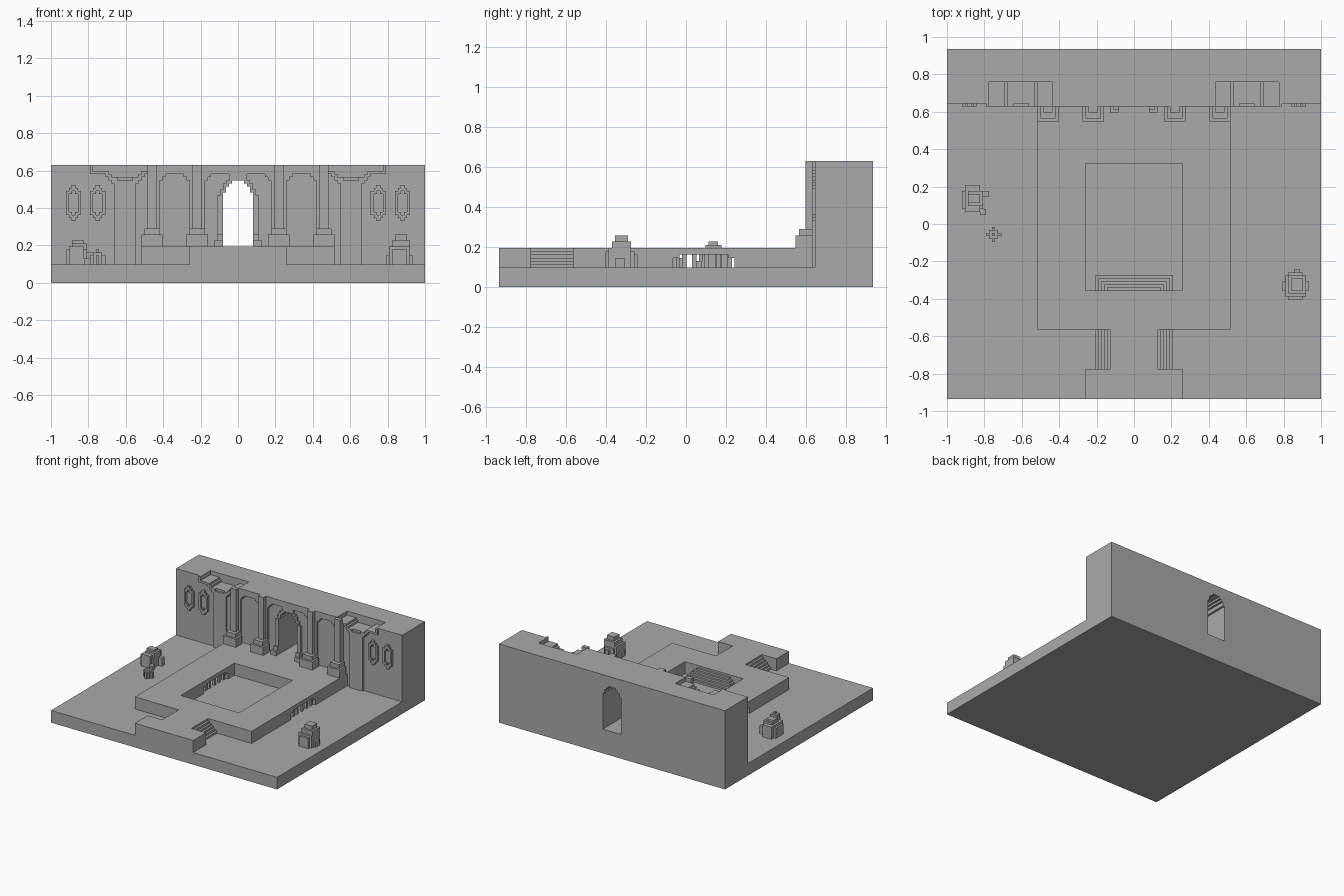
import bpy
import bmesh

if "Cube" in bpy.data.objects:
    bpy.data.objects.remove(bpy.data.objects["Cube"])

U = 2 / 124  # one block

stone = bpy.data.materials.new("grey_stone")
stone.use_nodes = True
GREY = (0.4, 0.4, 0.4, 1)
stone.diffuse_color = GREY
stone.node_tree.nodes["Principled BSDF"].inputs["Base Color"].default_value = GREY


def finish(name, bm):
    bmesh.ops.scale(bm, vec=(U, U, U), verts=bm.verts)
    bmesh.ops.recalc_face_normals(bm, faces=bm.faces)
    mesh = bpy.data.meshes.new(name)
    bm.to_mesh(mesh)
    bm.free()
    mesh.materials.append(stone)
    obj = bpy.data.objects.new(name, mesh)
    bpy.context.collection.objects.link(obj)
    return obj


def boxes(name, *specs):
    """Each spec is x0, x1, y0, y1, z0, z1 in blocks."""
    bm = bmesh.new()
    for x0, x1, y0, y1, z0, z1 in specs:
        made = bmesh.ops.create_cube(bm, size=1)["verts"]
        bmesh.ops.scale(bm, vec=(x1 - x0, y1 - y0, z1 - z0), verts=made)
        bmesh.ops.translate(bm, vec=((x0 + x1) / 2, (y0 + y1) / 2, (z0 + z1) / 2), verts=made)
    return finish(name, bm)


def prism(name, outline, start, end, axis="y"):
    """Extrude an upright outline along y or x."""
    bm = bmesh.new()
    place = (lambda a, z: (a, start, z)) if axis == "y" else (lambda a, z: (start, a, z))
    face = bm.faces.new([bm.verts.new(place(a, z)) for a, z in outline])
    made = bmesh.ops.extrude_face_region(bm, geom=[face])["geom"]
    d = end - start
    moved = [g for g in made if isinstance(g, bmesh.types.BMVert)]
    bmesh.ops.translate(bm, vec=(0, d, 0) if axis == "y" else (d, 0, 0), verts=moved)
    return finish(name, bm)


def stairs(points):
    """Turn slanted moves into a rise followed by a run."""
    out = [points[0]]
    for p in points[1:]:
        if p[0] != out[-1][0] and p[1] != out[-1][1]:
            out.append((out[-1][0], p[1]))
        out.append(p)
    return out


def mirrored(half, c=0):
    return half + [(2 * c - a, z) for a, z in reversed(half)]


def flip(points):
    return [(-a, z) for a, z in points]


# Ground and front approach
boxes("ground_slab", (-62, 62, -58, 58, 0, 6))
boxes("entry_block", (-16, 16, -58, -48, 6, 12))
boxes("walkway", (-8, 8, -48, -35, 6, 12))
for side, s in (("right", -1), ("left", 1)):
    steps = []
    for k in range(5):
        a, b = sorted((s * (8 + k), s * (9 + k)))
        steps.append((a, b, -48, -35, 6, 11 - k))
    boxes(side + "_walkway_steps", *steps)

# Platform around the sunken pool, with barred drains through its sides
boxes("platform_front", (-32, 32, -35, -22, 6, 12))
boxes("platform_back", (-32, 32, 20, 40, 6, 12))
drain = mirrored(stairs([(-4, 6), (-4, 8), (-2, 9), (-1, 10)]), 5.5)
for side, s in (("right", -1), ("left", 1)):
    outline = [(-22, 6)] + drain + [(20, 6), (20, 12), (-22, 12)]
    prism(side + "_platform_side", outline, s * 16, s * 32, "x")
    bars = []
    for y in (-1, 2, 6, 9.5, 13):
        for inner in (17, 30):
            a, b = sorted((s * inner, s * (inner + 1)))
            bars.append((a, b, y - 0.2, y + 1.2, 6, 10))
    boxes(side + "_drain_bars", *bars)
boxes("pool_steps", *[(k - 13, 13 - k, -22, -17 - k, 6 + k, 7 + k) for k in range(5)])

# Rear wall: doorway through it and two troughs in its top
door = mirrored(stairs([(-5, 28), (-4, 30), (-3, 32), (-2, 33), (-1, 34)]))
trough = mirrored([(-48, 39), (-48, 37), (-43, 37), (-43, 36), (-42, 36), (-42, 35)], -37.5)
lip = mirrored([(-48, 39), (-48, 37), (-43, 37), (-43, 36), (-42, 36), (-42, 35),
                (-40, 35), (-40, 34)], -37.5)
foot = [(-62, 6), (-5, 6)] + door + [(5, 6), (62, 6)]
prism("wall_back", foot + [(62, 39), (-62, 39)], 47, 58)
prism("wall_middle", foot + [(62, 39)] + flip(trough) + trough[::-1] + [(-62, 39)], 40, 47)
boxes("door_sill", (-5, 5, 40, 58, 6, 12))

# Raised facade layer: trough rims, pilasters, blind arches and door frame
rim = [(-49, 39), (-49, 36), (-44, 36), (-44, 35), (-43, 35), (-43, 34), (-42, 34),
       (-42, 33), (-41, 33), (-41, 6), (-34, 6), (-34, 33)]
rim += stairs([(-33, 33), (-32, 34), (-31, 35), (-30, 36)])
blind_arch = mirrored(stairs([(-26, 12), (-26, 33), (-25, 34), (-24, 35), (-22, 36)]), -21)
door_arch = stairs([(-11, 12), (-11, 33), (-10, 34), (-9, 35), (-7, 36), (-3, 36)])
frame = [(-3, 34), (-4, 34), (-4, 33), (-5, 33), (-5, 31), (-6, 31), (-6, 29),
         (-7, 29), (-7, 12), (-5, 12)]
half = rim + [(-30, 12)] + blind_arch + door_arch + frame + door[:len(door) // 2]
prism("facade", mirrored(half) + flip(lip) + lip[::-1], 39, 40)

# Columns on stepped plinths
for i, c in enumerate((-28.5, -13.5, 13.5, 28.5)):
    boxes("column_%d" % (i + 1),
          (c - 3.5, c + 3.5, 34, 39, 12, 16),
          (c - 2.5, c + 2.5, 35, 39, 16, 18),
          (c - 1.5, c + 1.5, 37, 39, 18, 39))

# Door jamb feet
for side, s in (("right", -1), ("left", 1)):
    a, b = sorted((s * 5, s * 8))
    c, d = sorted((s * 5, s * 7))
    boxes(side + "_jamb_foot", (a, b, 37, 39, 12, 14), (c, d, 38, 39, 14, 16))

# Raised oval frames on the outer walls
for i, c in enumerate((-54.5, -46.5, 46.5, 54.5)):
    parts = []
    for s in (-1, 1):
        def piece(x0, x1, z0, z1):
            a, b = sorted((s * x0, s * x1))
            parts.append((c + a, c + b, 39, 40, 26.5 + z0, 26.5 + z1))
        piece(1.5, 2.5, -4, 4)
        piece(0.5, 1.5, 3, 5)
        piece(0.5, 1.5, -5, -3)
    for z in (-6, 4):
        parts.append((c - 0.7, c + 0.7, 39, 40, 26.5 + z, 28.5 + z))
    boxes("oval_frame_%d" % (i + 1), *parts)

# Loose boulders on the ground
boxes("right_boulder",
      (-57, -50, 5, 11, 6, 11), (-56, -51, 4, 13, 6, 12), (-55, -50, 6, 11, 11, 13),
      (-55, -51, 7, 10, 13, 14), (-50, -48, 9, 11, 6, 10), (-51, -49, 3, 5, 6, 8))
boxes("right_small_stone",
      (-48, -45, -5, -2, 6, 10), (-47, -46, -6, -1, 6, 9),
      (-49, -44, -4, -3, 6, 9), (-47, -46, -4, -3, 10, 11))
boxes("left_boulder",
      (50, 57, -24, -17, 6, 12), (51, 56, -25, -16, 6, 11), (49, 58, -22, -19, 6, 9),
      (51, 57, -23, -17, 12, 14), (52, 56, -22, -18, 14, 16), (53, 55, -17, -15, 6, 10))
